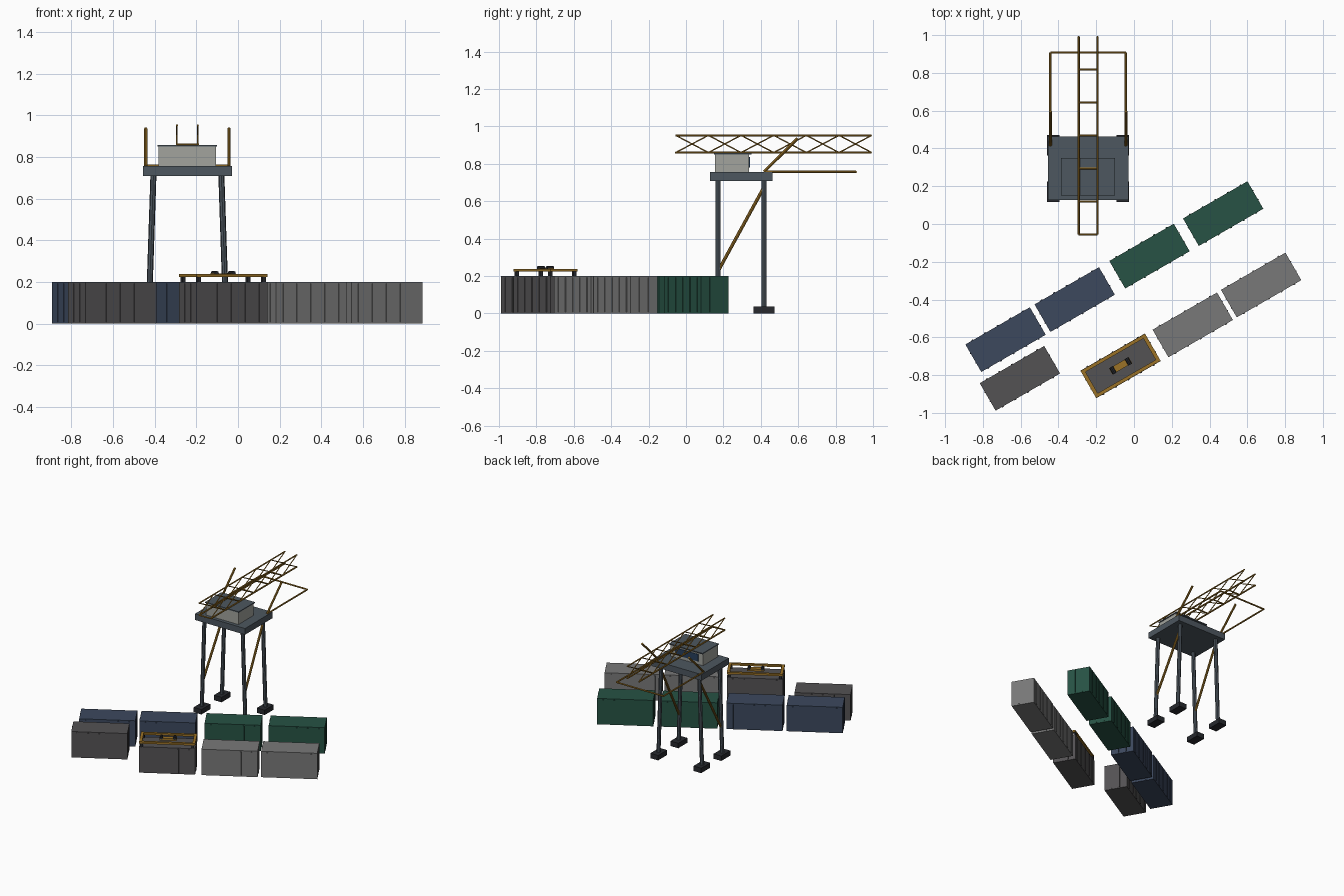
import bpy, bmesh
from math import radians
from mathutils import Matrix, Vector

if "Cube" in bpy.data.objects:
    bpy.data.objects.remove(bpy.data.objects["Cube"])


def material(name, r, g, b):
    m = bpy.data.materials.new(name)
    m.diffuse_color = (r, g, b, 1)
    m.use_nodes = True
    m.node_tree.nodes["Principled BSDF"].inputs["Base Color"].default_value = m.diffuse_color
    return m


GOLD = material("gold_paint", 0.33, 0.17, 0.02)
STEEL = material("steel", 0.075, 0.095, 0.115)
DARK = material("dark_steel", 0.02, 0.022, 0.027)
CABIN = material("cabin_paint", 0.36, 0.37, 0.34)
GLASS = material("glass", 0.02, 0.05, 0.11)
BLUE = material("blue_paint", 0.045, 0.065, 0.11)
GREEN = material("green_paint", 0.02, 0.085, 0.058)
GREY = material("grey_paint", 0.19, 0.19, 0.19)
CHARCOAL = material("charcoal_paint", 0.088, 0.085, 0.088)


def build(name, mat, boxes=(), tubes=(), place=Matrix()):
    """boxes: (centre, size); tubes: (start, end, radius)."""
    bm = bmesh.new()
    for c, s in boxes:
        bmesh.ops.create_cube(bm, size=1, matrix=Matrix.Translation(c) @ Matrix.Diagonal((*s, 1)))
    for a, b, r in tubes:
        a, b = Vector(a), Vector(b)
        d = b - a
        m = Matrix.Translation((a + b) / 2) @ d.to_track_quat('Z', 'Y').to_matrix().to_4x4()
        bmesh.ops.create_cone(bm, cap_ends=True, segments=8, radius1=r, radius2=r,
                              depth=d.length, matrix=m)
    me = bpy.data.meshes.new(name)
    bm.to_mesh(me)
    bm.free()
    me.materials.append(mat)
    ob = bpy.data.objects.new(name, me)
    ob.matrix_world = place
    bpy.context.collection.objects.link(ob)
    return ob


def turned(x, y):
    return Matrix.Translation((x, y, 0)) @ Matrix.Rotation(radians(30), 4, 'Z')


# Containers in two slanted rows, with side ribs and door bars
L, W, H = 0.394, 0.168, 0.2
stacks = [(-0.68, -0.612, BLUE), (-0.314, -0.40, BLUE), (0.082, -0.17, GREEN), (0.472, 0.055, GREEN),
          (-0.604, -0.817, CHARCOAL), (-0.071, -0.751, CHARCOAL), (0.311, -0.534, GREY), (0.673, -0.323, GREY)]
for i, (x, y, mat) in enumerate(stacks):
    boxes = [((0, 0, H / 2), (L, W, H))]
    for s in (-1, 1):
        boxes += [((k * 0.077, s * W / 2, H / 2), (0.010, 0.008, H - 0.016)) for k in range(-2, 3)]
        boxes += [((s * L / 2, k * 0.028, H / 2), (0.006, 0.006, H - 0.016)) for k in (-1, 1)]
    build(f"container_{i + 1}", mat, boxes, place=turned(x, y))

# Spreader resting on one container
spot = turned(-0.071, -0.751)
frame = [((0, s * 0.074, 0.231), (0.394, 0.018, 0.015)) for s in (-1, 1)]
frame += [((s * 0.187, 0, 0.231), (0.02, 0.166, 0.015)) for s in (-1, 1)]
frame += [((0, 0, 0.232), (0.12, 0.036, 0.016))]
build("spreader_frame", GOLD, frame, place=spot)
build("spreader_locks", DARK,
      [((a * 0.18, b * 0.074, 0.212), (0.018, 0.018, 0.026)) for a in (-1, 1) for b in (-1, 1)], place=spot)
build("spreader_sheaves", DARK,
      tubes=[((a * 0.047, -0.02, 0.242), (a * 0.047, 0.02, 0.242), 0.011) for a in (-1, 1)], place=spot)

# Crane legs, feet and diagonal braces
CX, Y0, Y1 = -0.243, 0.171, 0.417
for s, side in ((-1, "left"), (1, "right")):
    for y, end in ((Y0, "front"), (Y1, "back")):
        build(f"{end}_{side}_leg", STEEL,
              tubes=[((CX + s * 0.186, y, 0.03), (CX + s * 0.163, y, 0.715), 0.0145)])
        build(f"{end}_{side}_foot", DARK, [((CX + s * 0.184, y, 0.019), (0.066, 0.11, 0.038))])
    build(f"{side}_brace", GOLD,
          tubes=[((CX + s * 0.179, Y0, 0.225), (CX + s * 0.164, Y1, 0.675), 0.009)])

# Deck and cabin
build("deck", STEEL, [((CX, 0.295, 0.733), (0.427, 0.334, 0.048))])
build("cabin", CABIN, [((CX, 0.246, 0.803), (0.276, 0.182, 0.096))])
build("cabin_roof", STEEL, [((CX, 0.25, 0.854), (0.286, 0.198, 0.008))])
build("cabin_window", GLASS, [((CX, 0.338, 0.808), (0.2, 0.006, 0.055))])

# Lattice boom
YA, YB, BAYS, ZL, ZH = -0.055, 0.993, 6, 0.86, 0.952
ys = [YA + (YB - YA) * i / BAYS for i in range(BAYS + 1)]
chords, lattice = [], []
for x in (CX - 0.05, CX + 0.05):
    chords += [((x, YA, ZL), (x, YB, ZL), 0.006), ((x, YA, ZH), (x, YB, ZH), 0.005)]
    for a, b in zip(ys, ys[1:]):
        lattice += [((x, a, ZL), (x, b, ZH), 0.0035), ((x, a, ZH), (x, b, ZL), 0.0035)]
build("boom_chords", GOLD, tubes=chords)
build("boom_lattice", GOLD, tubes=lattice)
build("boom_crossbars", GOLD, tubes=[((CX - 0.05, y, ZL), (CX + 0.05, y, ZL), 0.005) for y in ys[:-1]])

# Rear outrigger frame and raked posts
rig = [((CX - 0.2, 0.908, 0.757), (CX + 0.2, 0.908, 0.757), 0.006)]
for s in (-1, 1):
    x = CX + s * 0.2
    rig += [((x, Y1, 0.757), (x, 0.908, 0.757), 0.006)]
    build(("left" if s < 0 else "right") + "_raked_post", GOLD,
          tubes=[((x, Y1, 0.757), (x, 0.597, 0.936), 0.008)])
build("rear_frame", GOLD, tubes=rig)
